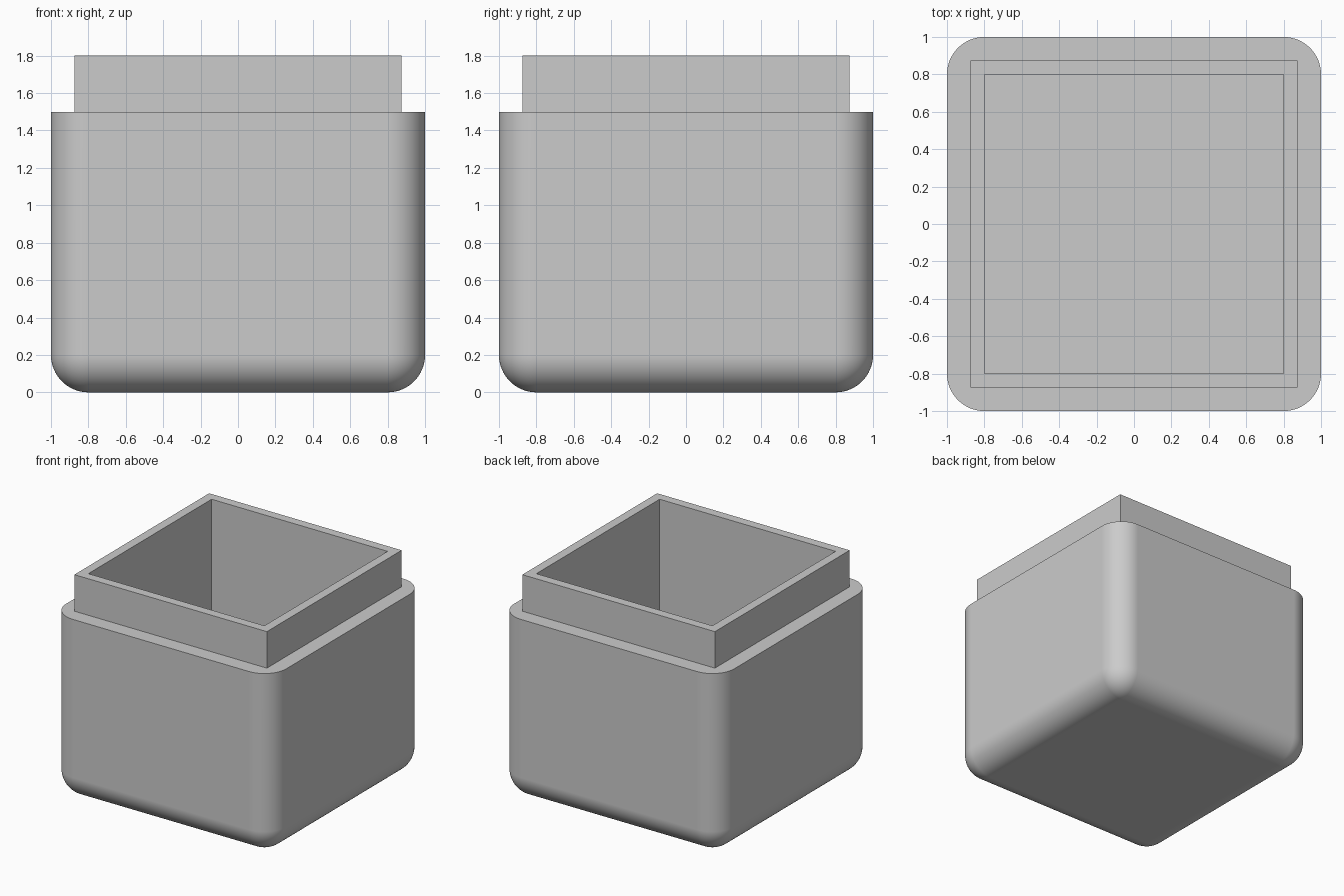
import bpy, bmesh, math

cube = bpy.data.objects.get("Cube")
if cube:
    bpy.data.objects.remove(cube, do_unlink=True)

RADIUS = 0.2     # rounding of the outer edges
CORE = 0.8       # centre of the corner rounding, also half the opening
LIP = 0.875      # half width of the raised square lip
STEPS = 16       # segments in each quarter round

mat = bpy.data.materials.new("light_grey")
mat.use_nodes = True
grey = (0.6, 0.6, 0.6, 1)
mat.diffuse_color = grey
mat.node_tree.nodes["Principled BSDF"].inputs["Base Color"].default_value = grey

bm = bmesh.new()


def ring(core, radius, z):
    """Square loop with four rounded corners; radius 0 gives sharp corners."""
    verts = []
    for k, (sx, sy) in enumerate([(1, 1), (-1, 1), (-1, -1), (1, -1)]):
        for i in range(STEPS + 1):
            a = math.pi / 2 * (k + i / STEPS)
            verts.append(bm.verts.new((sx * core + radius * math.cos(a),
                                       sy * core + radius * math.sin(a), z)))
    return verts


# Rounded base
loops = []
for i in range(STEPS + 1):
    a = math.pi / 2 * i / STEPS
    loops.append(ring(CORE, RADIUS * math.sin(a), RADIUS * (1 - math.cos(a))))

# Body rim, raised lip, then down the inside to the floor
loops += [ring(CORE, RADIUS, 1.5), ring(LIP, 0, 1.5), ring(LIP, 0, 1.8),
          ring(CORE, 0, 1.8), ring(CORE, 0, 0.2)]

# Skin the loops and close both ends
for low, high in zip(loops, loops[1:]):
    for i in range(len(low)):
        j = (i + 1) % len(low)
        bm.faces.new((low[i], low[j], high[j], high[i]))
bm.faces.new(loops[0][::-1])
bm.faces.new(loops[-1])
bmesh.ops.remove_doubles(bm, verts=bm.verts[:], dist=0.0001)
bmesh.ops.recalc_face_normals(bm, faces=bm.faces[:])

mesh = bpy.data.meshes.new("container")
bm.to_mesh(mesh)
bm.free()
mesh.materials.append(mat)
container = bpy.data.objects.new("container", mesh)
bpy.context.collection.objects.link(container)

# Smooth rounds, crisp rim edges, even flat sides
bpy.ops.object.select_all(action='DESELECT')
container.select_set(True)
bpy.context.view_layer.objects.active = container
bpy.ops.object.shade_smooth_by_angle(angle=math.radians(30))
weighted = container.modifiers.new("even_normals", 'WEIGHTED_NORMAL')
weighted.keep_sharp = True
